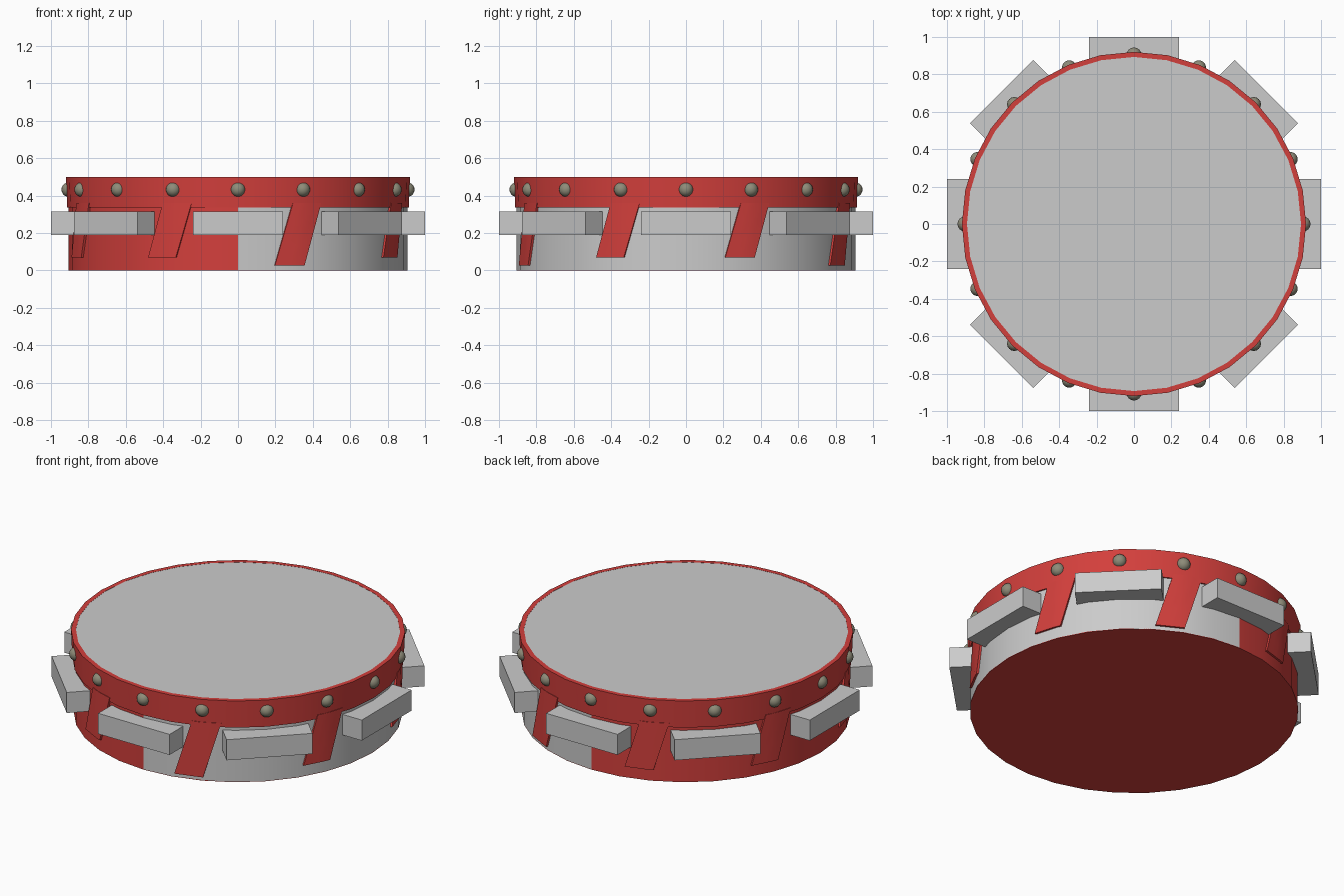
import bpy, bmesh
from math import sin, cos, radians

if "Cube" in bpy.data.objects:
    bpy.data.objects.remove(bpy.data.objects["Cube"])

SIDES = 32


def material(name, rgb):
    m = bpy.data.materials.new(name)
    m.diffuse_color = (*rgb, 1)
    m.use_nodes = True
    m.node_tree.nodes["Principled BSDF"].inputs["Base Color"].default_value = m.diffuse_color
    return m


RED = material("red", (0.65, 0.05, 0.045))
BRASS = material("dull_brass", (0.27, 0.26, 0.19))


def make(name, verts, faces, mat=None, smooth=True):
    mesh = bpy.data.meshes.new(name)
    bm = bmesh.new()
    vs = [bm.verts.new(v) for v in verts]
    for f in faces:
        bm.faces.new([vs[i] for i in f])
    bmesh.ops.recalc_face_normals(bm, faces=bm.faces)
    bm.to_mesh(mesh)
    bm.free()
    ob = bpy.data.objects.new(name, mesh)
    bpy.context.collection.objects.link(ob)
    if mat:
        mesh.materials.append(mat)
    if smooth:
        bpy.ops.object.select_all(action='DESELECT')
        ob.select_set(True)
        bpy.context.view_layer.objects.active = ob
        bpy.ops.object.shade_smooth_by_angle(angle=radians(35))
    return ob


def point(r, deg, z):
    return (r * cos(radians(deg)), r * sin(radians(deg)), z)


def facet_point(r, deg, z):
    """Point on the flat side of a 32-gon of radius r."""
    step = 360 / SIDES
    k = cos(radians(step / 2)) / cos(radians(deg % step - step / 2))
    return point(r * k, deg, z)


def ring_solid(name, profile, mat=None, start=0, steps=SIDES):
    """Revolve a closed (r, z) profile; a partial sweep gets end caps."""
    n, full = len(profile), steps == SIDES
    rows = steps if full else steps + 1
    verts = [point(r, start + 360 / SIDES * i, z) for i in range(rows) for r, z in profile]
    faces = []
    for i in range(steps):
        a, b = i * n, ((i + 1) % rows) * n
        faces += [(a + j, a + (j + 1) % n, b + (j + 1) % n, b + j) for j in range(n)]
    if not full:
        faces += [tuple(range(n)), tuple(range((rows - 1) * n, rows * n))]
    return make(name, verts, faces, mat)


def disc(name, r, z, h, mat=None):
    verts = [point(r, 360 / SIDES * i, zz) for zz in (z, z + h) for i in range(SIDES)]
    faces = [tuple(range(SIDES)), tuple(range(SIDES, 2 * SIDES))]
    faces += [(i, (i + 1) % SIDES, SIDES + (i + 1) % SIDES, SIDES + i) for i in range(SIDES)]
    return make(name, verts, faces, mat)


# Shell: grey on the right half, red on the left half
wall = [(0.86, 0.003), (0.905, 0.003), (0.905, 0.36), (0.86, 0.36)]
ring_solid("shell_right", wall, None, -90, SIDES // 2)
ring_solid("shell_left", wall, RED, 90, SIDES // 2)

# Red base, upper hoop and grey drum skin
disc("base", 0.905, 0, 0.004, RED)
ring_solid("upper_hoop", [(0.893, 0.335), (0.913, 0.335), (0.92, 0.5), (0.893, 0.5)], RED)
disc("drum_skin", 0.894, 0.488, 0.011)


# Slanted straps running down from the hoop between the jingles
def strap(centre, z_low):
    z_high, half, cols, rows = 0.36, 5.2, 5, 4
    verts = []
    for r in (0.895, 0.917):
        for i in range(rows):
            z = z_low + (z_high - z_low) * i / (rows - 1)
            mid = centre - 4.2 + (z - 0.06) * 19
            for j in range(cols):
                verts.append(facet_point(r, mid - half + 2 * half * j / (cols - 1), z))
    n = rows * cols
    faces = []
    for o in (0, n):
        for i in range(rows - 1):
            for j in range(cols - 1):
                a = o + i * cols + j
                faces.append((a, a + 1, a + cols + 1, a + cols))
    edge = list(range(cols)) + [i * cols + cols - 1 for i in range(1, rows)]
    edge += [n - 1 - j for j in range(1, cols)] + [i * cols for i in range(rows - 2, 0, -1)]
    for a, b in zip(edge, edge[1:] + edge[:1]):
        faces.append((a, b, b + n, a + n))
    make("strap", verts, faces, RED)


for k in range(8):
    strap(22.5 + 45 * k, 0.025 if k in (1, 6) else 0.07)

# Rectangular jingle blocks around the rim
for k in range(8):
    a = radians(45 * k)
    verts = [(x * cos(a) - y * sin(a), x * sin(a) + y * cos(a), z)
             for z in (0.19, 0.315) for x, y in ((0.87, -0.24), (1, -0.24), (1, 0.24), (0.87, 0.24))]
    make("jingle_block", verts, [(0, 1, 2, 3), (4, 5, 6, 7), (0, 1, 5, 4),
                                 (1, 2, 6, 5), (2, 3, 7, 6), (3, 0, 4, 7)], None, False)

# Round studs on the hoop
for k in range(16):
    bpy.ops.mesh.primitive_uv_sphere_add(segments=16, ring_count=10, radius=0.039,
                                         location=point(0.905, 22.5 * k, 0.432))
    stud = bpy.context.object
    stud.name = "stud"
    stud.data.materials.append(BRASS)
    bpy.ops.object.shade_smooth()
